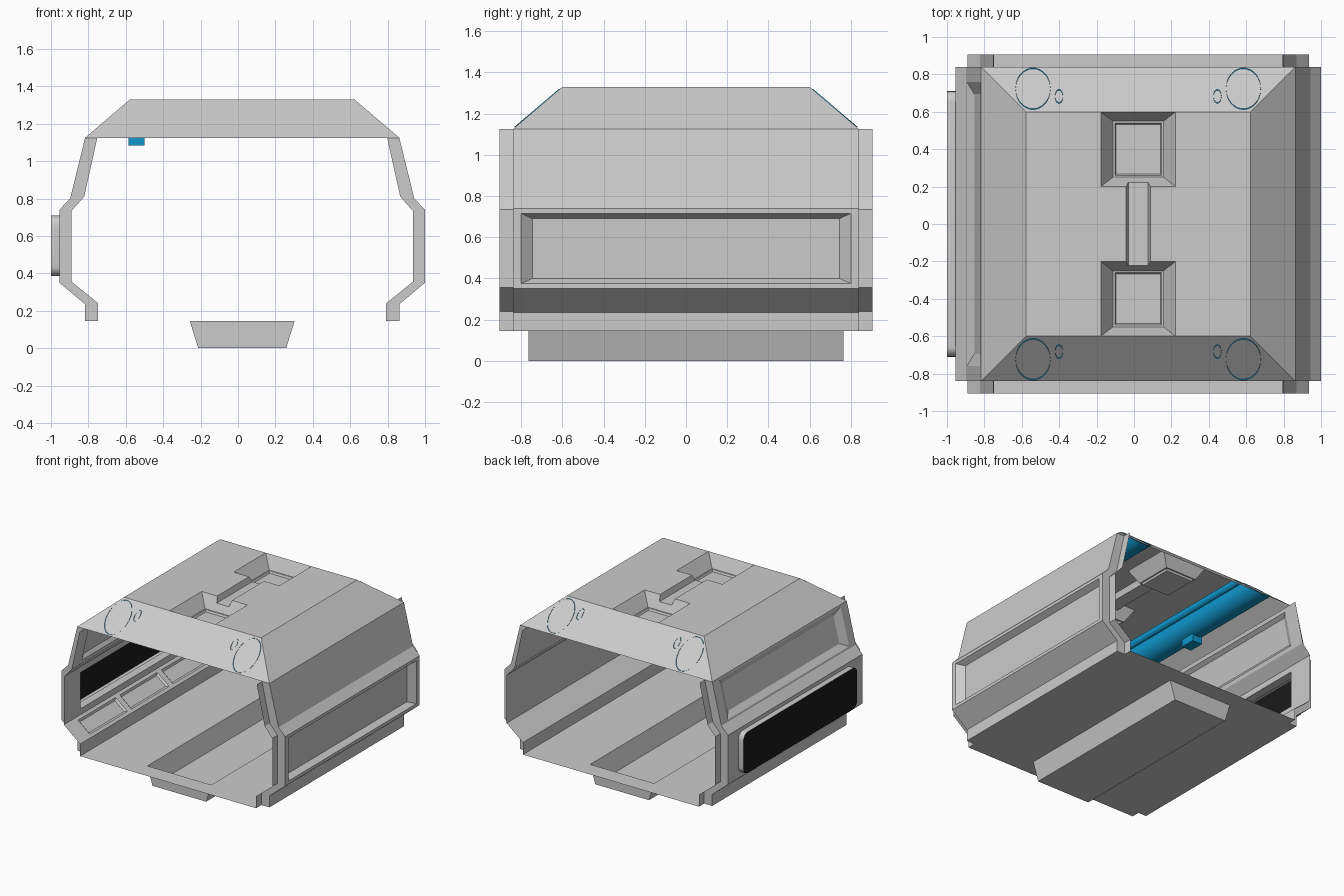
import bpy, bmesh, math
from mathutils import Vector as V

if "Cube" in bpy.data.objects:
    bpy.data.objects.remove(bpy.data.objects["Cube"])

CX = 0.0225
# Half-width / height profiles of the outer skin and the inner liner
OUTER = [(0.84, 0.145), (0.84, 0.235), (0.9775, 0.35), (0.9775, 0.74), (0.92, 0.80), (0.84, 1.125)]
INNER = [(0.77, 0.145), (0.77, 0.24), (0.912, 0.355), (0.912, 0.735), (0.845, 0.81), (0.775, 1.125)]
YB, YL = 0.84, 0.905


def material(name, color):
    m = bpy.data.materials.new(name)
    m.diffuse_color = (*color, 1)
    m.use_nodes = True
    m.node_tree.nodes["Principled BSDF"].inputs["Base Color"].default_value = m.diffuse_color
    return m


BLUE = material("blue", (0.005, 0.305, 0.604))
BLACK = material("black", (0.01, 0.01, 0.01))


def face(bm, pts):
    return bm.faces.new([bm.verts.new(p) for p in pts])


def finish(bm, name, mat=None, smooth=False):
    bmesh.ops.remove_doubles(bm, verts=bm.verts, dist=0.0002)
    bmesh.ops.recalc_face_normals(bm, faces=bm.faces)
    me = bpy.data.meshes.new(name)
    bm.to_mesh(me)
    bm.free()
    ob = bpy.data.objects.new(name, me)
    bpy.context.collection.objects.link(ob)
    if mat:
        me.materials.append(mat)
    if smooth:
        bpy.ops.object.select_all(action='DESELECT')
        ob.select_set(True)
        bpy.context.view_layer.objects.active = ob
        bpy.ops.object.shade_smooth_by_angle(angle=math.radians(35))
    return ob


def nest(bm, quad, rings=(), sink=V((0, 0, 0)), hole=False, skip=None):
    """Quad with concentric rectangular steps: rings of (margin u, margin v, depth)."""
    a, b, c, d = [V(p) for p in quad]
    u, v = (b - a).normalized(), (d - a).normalized()
    last = [a, b, c, d]
    for i, (mu, mv, dep) in enumerate(rings):
        o = sink * dep
        new = [a + u * mu + v * mv + o, b - u * mu + v * mv + o,
               c - u * mu - v * mv + o, d + u * mu - v * mv + o]
        for k in range(4):
            if (i, k) != skip:
                j = (k + 1) % 4
                face(bm, [last[k], last[j], new[j], new[k]])
        last = new
    if not hole:
        face(bm, last)


def wall(bm, prof, i, s, y0, y1, rings=(), inward=True, hole=False):
    (w0, z0), (w1, z1) = prof[i], prof[i + 1]
    x0, x1 = CX + s * w0, CX + s * w1
    out = V((s * (z1 - z0), 0, -(w1 - w0))).normalized()
    nest(bm, [(x0, y0, z0), (x0, y1, z0), (x1, y1, z1), (x1, y0, z1)],
         rings, -out if inward else out, hole)


# Outer hull: side walls, recessed panels, end rims
bm = bmesh.new()
for s in (-1, 1):
    for i in range(5):
        rings, hole = (), False
        if i == 2 and s == 1:
            rings = [(0.04, 0.025, 0), (0.095, 0.05, 0.045)]
        elif i == 2:
            rings, hole = [(0.145, 0.052, 0), (0.145, 0.052, 0.066)], True
        elif i == 4 and s == -1:
            rings = [(0.08, 0.015, 0), (0.145, 0.06, 0.03)]
        wall(bm, OUTER, i, s, -YB, YB, rings, True, hole)
        for y in (-YB, YB):
            face(bm, [(CX + s * w, y, z) for w, z in (OUTER[i], OUTER[i + 1], INNER[i + 1], INNER[i])])
    face(bm, [(CX + s * w, y, 0.145) for w, y in ((0.84, -YB), (0.84, YB), (0.77, YB), (0.77, -YB))])
finish(bm, "outer_hull")

# Inner liner, protruding beyond the hull at both ends
bm = bmesh.new()
for s in (-1, 1):
    for i in range(5):
        if s == -1 and i == 1:
            cuts = [-YL, -0.78, -0.26, 0.26, 0.78, YL]
            for k in range(5):
                rings = [(0.025, 0.025, 0), (0.04, 0.04, 0.012)] if 0 < k < 4 else ()
                wall(bm, INNER, i, s, cuts[k], cuts[k + 1], rings, False)
        elif s == -1 and i == 2:
            wall(bm, INNER, i, s, -YL, YL, [(0.21, 0.047, 0)], False, True)
        elif s == -1 and i == 4:
            wall(bm, INNER, i, s, -YL, YL, [(0.12, 0.03, 0), (0.17, 0.055, 0.025)], False)
        else:
            wall(bm, INNER, i, s, -YL, YL)
finish(bm, "inner_liner")

# Floor with the sunken channel
bm = bmesh.new()
nest(bm, [(CX - 0.77, -YL, 0.145), (CX + 0.77, -YL, 0.145), (CX + 0.77, YL, 0.145), (CX - 0.77, YL, 0.145)],
     [(0.49, 0.14, 0), (0.535, 0.14, 0.145)], V((0, 0, -1)))
finish(bm, "floor_channel")

# Roof: sloped sides, two wells and the slot joining them
bm = bmesh.new()
ZT, ZB, T = 1.33, 1.125, 0.6
low = [(CX + a * 0.84, b * YB, ZB) for a, b in ((-1, -1), (1, -1), (1, 1), (-1, 1))]
top = [(CX + a * T, b * T, ZT) for a, b in ((-1, -1), (1, -1), (1, 1), (-1, 1))]
for k in range(4):
    j = (k + 1) % 4
    face(bm, [low[k], low[j], top[j], top[k]])
W, G, H = 0.2, 0.065, 0.053
SLOT, WELL = 0.045, 0.10
for s in (-1, 1):
    face(bm, [(CX + s * T, -T, ZT), (CX + s * T, T, ZT), (CX + s * W, T, ZT), (CX + s * W, -T, ZT)])
    face(bm, [(CX + s * W, -0.2, ZT), (CX + s * W, 0.2, ZT), (CX + s * G, 0.2, ZT), (CX + s * G, -0.2, ZT)])
    # well rim, sloped sides and small raised frame at the bottom
    quad = [(CX - W, s * 0.2, ZT), (CX + W, s * 0.2, ZT), (CX + W, s * 0.6, ZT), (CX - W, s * 0.6, ZT)]
    nest(bm, quad, [(0.065, 0.05, WELL), (0.075, 0.06, WELL), (0.082, 0.067, WELL + 0.015)],
         V((0, 0, -1)), skip=(0, 0))
    # inner well side, notched by the slot
    ys = s * (0.2 + 0.05 * SLOT / WELL)
    zs = ZT - SLOT
    face(bm, [(CX - W, s * 0.2, ZT), (CX - G, s * 0.2, ZT), (CX - H, ys, zs), (CX + H, ys, zs),
              (CX + G, s * 0.2, ZT), (CX + W, s * 0.2, ZT),
              (CX + W - 0.065, s * 0.25, ZT - WELL), (CX - W + 0.065, s * 0.25, ZT - WELL)])
    # slot side
    e = abs(ys)
    face(bm, [(CX + s * G, -0.2, ZT), (CX + s * G, 0.2, ZT), (CX + s * H, e, zs), (CX + s * H, -e, zs)])
face(bm, [(CX - H, -e, zs), (CX + H, -e, zs), (CX + H, e, zs), (CX - H, e, zs)])
finish(bm, "roof")


# Ceiling pipes, cut flush with the sloped roof ends
def pipe(name, x, z, rx, rz, n=32):
    bm = bmesh.new()
    ring = []
    for k in range(n):
        t = 2 * math.pi * k / n
        pz = z + rz * math.sin(t)
        py = YB - (pz - ZB) / (ZT - ZB) * (YB - T) + 0.005
        ring.append((x + rx * math.cos(t), py, pz))
    for k in range(n):
        (x0, y0, z0), (x1, y1, z1) = ring[k], ring[(k + 1) % n]
        face(bm, [(x0, -y0, z0), (x1, -y1, z1), (x1, y1, z1), (x0, y0, z0)])
    finish(bm, name, BLUE, True)


for s, side in ((-1, "left"), (1, "right")):
    pipe(side + "_large_pipe", CX + s * 0.5625, 1.227, 0.093, 0.093)
    pipe(side + "_small_pipe", CX + s * 0.4235, 1.262, 0.021, 0.03, 20)

# Small box hanging under the left pipe
bm = bmesh.new()
bmesh.ops.create_cube(bm, size=1)
for v in bm.verts:
    v.co = V((-0.543 + v.co.x * 0.085, v.co.y * 0.12, 1.115 + v.co.z * 0.06))
finish(bm, "pipe_box", BLUE)

# Window: rounded projecting rim and dark pane on the left wall
R, HY, Z0, Z1 = 0.055, 0.71, 0.385, 0.71
loop = []
for q, (cy, cz) in enumerate(((HY - R, Z1 - R), (R - HY, Z1 - R), (R - HY, Z0 + R), (HY - R, Z0 + R))):
    for k in range(7):
        t = math.pi / 2 * (q + k / 6)
        loop.append((cy + R * math.cos(t), cz + R * math.sin(t)))
bm = bmesh.new()
for k in range(len(loop)):
    p, q = loop[k], loop[(k + 1) % len(loop)]
    face(bm, [(-0.955, *p), (-0.955, *q), (-1.0, *q), (-1.0, *p)])
finish(bm, "window_frame", None, True)
bm = bmesh.new()
face(bm, [(-1.0, *p) for p in loop])
finish(bm, "window_pane", BLACK)
